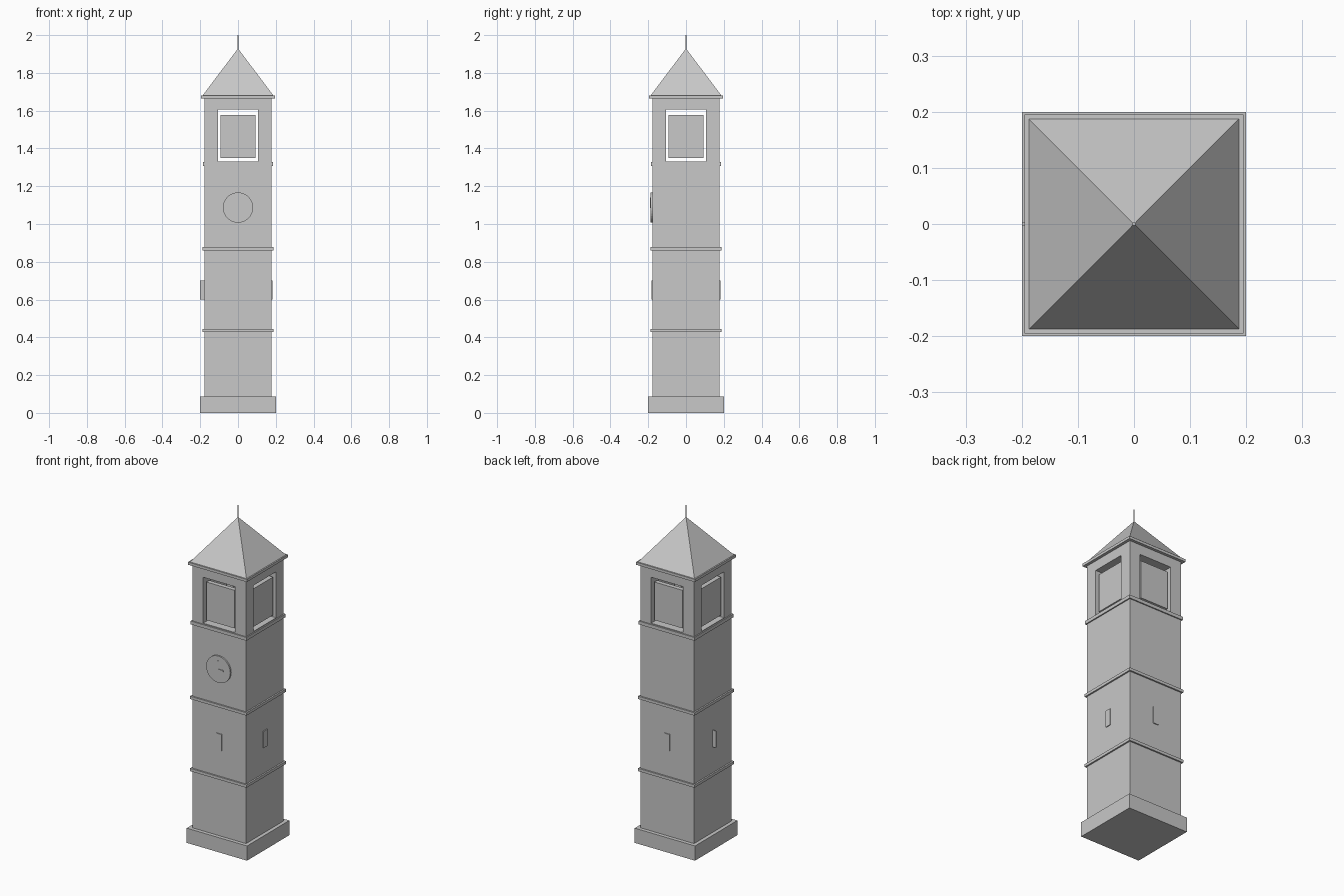
import bpy
import math
from mathutils import Matrix, Vector

if "Cube" in bpy.data.objects:
    bpy.data.objects.remove(bpy.data.objects["Cube"], do_unlink=True)

stone = bpy.data.materials.new("stone_grey")
stone.use_nodes = True
grey = (0.58, 0.58, 0.58, 1)
stone.diffuse_color = grey
stone.node_tree.nodes["Principled BSDF"].inputs["Base Color"].default_value = grey


def finish(name):
    obj = bpy.context.object
    obj.name = name
    obj.data.materials.append(stone)
    return obj


def box(name, low, high):
    """Box between two opposite corners."""
    low, high = Vector(low), Vector(high)
    bpy.ops.mesh.primitive_cube_add(size=1)
    obj = finish(name)
    obj.data.transform(Matrix.Translation((low + high) / 2) @ Matrix.Diagonal((high - low).to_4d()))
    return obj


def slab(name, half, bottom, top):
    """Square slab centred on the tower axis."""
    return box(name, (-half, -half, bottom), (half, half, top))


def turn(obj, angle):
    obj.data.transform(Matrix.Rotation(angle, 4, "Z"))


WALL = 0.178

# Plinth, shaft, string courses and cornice
slab("plinth", 0.2, 0, 0.088)
shaft = slab("shaft", WALL, 0.088, 1.667)
slab("lower_band", 0.187, 0.428, 0.445)
slab("middle_band", 0.187, 0.86, 0.877)
slab("upper_band", 0.185, 1.307, 1.327)
slab("cornice", 0.195, 1.665, 1.681)

# Crossing belfry openings cut right through the shaft
for axis in ("x", "y"):
    cutter = box("opening_cutter_" + axis, (-0.106, -0.3, 1.332), (0.106, 0.3, 1.607))
    if axis == "x":
        turn(cutter, math.pi / 2)
    cut = shaft.modifiers.new("opening_" + axis, "BOOLEAN")
    cut.operation = "DIFFERENCE"
    cut.solver = "EXACT"
    cut.object = cutter
    bpy.context.view_layer.objects.active = shaft
    bpy.ops.object.modifier_apply(modifier=cut.name)
    bpy.data.objects.remove(cutter, do_unlink=True)

# Belfry panels on each side, with narrow windows below them
for i, side in enumerate(("front", "left", "back", "right")):
    angle = i * math.pi / 2
    turn(box(side + "_belfry_panel", (-0.093, -0.167, 1.35), (0.093, -0.14, 1.578)), angle)
    if side == "right":
        box("right_slit_fin", (-0.2, -0.003, 0.6), (-0.165, 0.003, 0.7))
    else:
        turn(box(side + "_slit_window", (-0.018, -0.183, 0.6), (0.018, -0.17, 0.7)), angle)

# Clock dial and hands on the front
bpy.ops.mesh.primitive_cylinder_add(vertices=32, radius=0.08, depth=0.02,
                                    location=(0, -0.177, 1.087), rotation=(math.pi / 2, 0, 0))
finish("clock_dial")
box("minute_hand", (-0.003, -0.191, 1.087), (0.003, -0.186, 1.14))
box("hour_hand", (0, -0.191, 1.084), (0.036, -0.186, 1.09))

# Pyramid roof and spire
bpy.ops.mesh.primitive_cone_add(vertices=4, radius1=0.187 * math.sqrt(2), radius2=0,
                                depth=0.248, location=(0, 0, 1.805))
roof = finish("roof")
turn(roof, math.pi / 4)
bpy.ops.mesh.primitive_cylinder_add(vertices=8, radius=0.003, depth=0.1, location=(0, 0, 1.95))
finish("spire")
